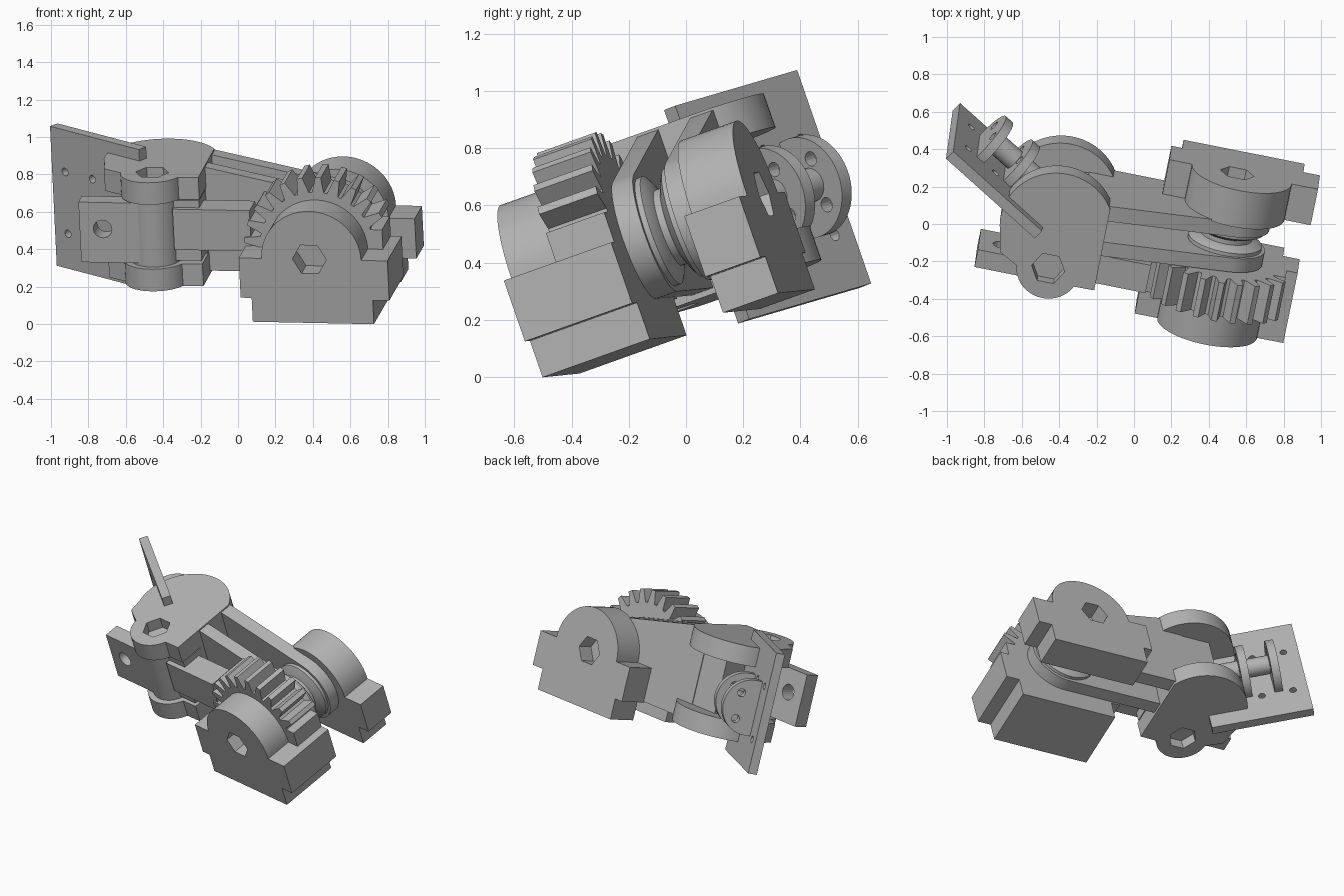
import bpy, bmesh, math
from mathutils import Vector, Matrix

cube = bpy.data.objects.get("Cube")
if cube:
    bpy.data.objects.remove(cube, do_unlink=True)

grey = bpy.data.materials.new("plain grey")
grey.use_nodes = True
COL = (0.45, 0.45, 0.45, 1)
grey.diffuse_color = COL
grey.node_tree.nodes["Principled BSDF"].inputs["Base Color"].default_value = COL

# Tilted frame of the whole mechanism: U along arms, V along gear axle, W along hinge pin
U = Vector((0.98, -0.195, -0.02)).normalized()
V = Vector((0.19, 0.925, 0.33))
V = (V - U * V.dot(U)).normalized()
W = U.cross(V)
FRAME = Matrix((U, V, W)).transposed().to_4x4()

# Plate direction and normal inside the frame
P0 = Vector((-0.5, 0.174, 0))
D = Vector((-0.848, 0.53, 0))
N = Vector((0.53, 0.848, 0))

PLANES = {
    "axle": lambda a, b, c: Vector((a, c, b)),
    "pin": lambda a, b, c: Vector((a, b, c)),
    "plate": lambda a, b, c: P0 + D * a + N * c + Vector((0, 0, b)),
    "wheel": lambda a, b, c: P0 + N * a + D * c + Vector((0, 0, b)),
}
parts = []


def finish(name, bm, cutter=False):
    bmesh.ops.recalc_face_normals(bm, faces=bm.faces)
    me = bpy.data.meshes.new(name)
    bm.to_mesh(me)
    bm.free()
    me.materials.append(grey)
    ob = bpy.data.objects.new(name, me)
    ob.matrix_world = FRAME
    bpy.context.collection.objects.link(ob)
    if cutter:
        ob.hide_render = True
        ob.display_type = 'WIRE'
    else:
        parts.append(ob)
    return ob


def prism(name, pts, plane, lo, hi, cutter=False):
    """Extrude a 2D outline between two depths."""
    f = PLANES[plane]
    bm = bmesh.new()
    face = bm.faces.new([bm.verts.new(f(a, b, lo)) for a, b in pts])
    out = bmesh.ops.extrude_face_region(bm, geom=[face])
    verts = [g for g in out["geom"] if isinstance(g, bmesh.types.BMVert)]
    bmesh.ops.translate(bm, verts=verts, vec=f(0, 0, hi) - f(0, 0, lo))
    return finish(name, bm, cutter)


def arc(cx, cy, r, a0=0, a1=360, n=40):
    full = abs(a1 - a0) == 360
    steps = n if full else n + 1
    ang = [math.radians(a0 + (a1 - a0) * i / n) for i in range(steps)]
    return [(cx + r * math.cos(t), cy + r * math.sin(t)) for t in ang]


def rect(a0, a1, b0, b1):
    return [(a0, b0), (a1, b0), (a1, b1), (a0, b1)]


def lathe(name, profile, cu, cw):
    """Turn (radius, depth) points about the gear axle."""
    bm = bmesh.new()
    vs = [bm.verts.new((cu + r, d, cw)) for r, d in profile]
    es = [bm.edges.new(p) for p in zip(vs, vs[1:])]
    bmesh.ops.spin(bm, geom=vs + es, cent=(cu, 0, cw), axis=(0, 1, 0),
                   angle=math.tau, steps=48)
    bmesh.ops.remove_doubles(bm, verts=bm.verts, dist=0.0005)
    return finish(name, bm)


def cut(ob, pts, plane, lo, hi):
    tool = prism(ob.name + "_cutter", pts, plane, lo, hi, True)
    tool.hide_set(True)
    m = ob.modifiers.new("hole", 'BOOLEAN')
    m.operation = 'DIFFERENCE'
    m.solver = 'EXACT'
    m.object = tool


CU, CW = 0.485, 0.49          # gear axle centre
HU, HV = -0.42, -0.04         # hinge pin centre


# Stepped end blocks, with or without an arched top
def block(name, lo, hi, arch=True, shift=0.0):
    base, step = 0.13, 0.265
    top = arc(CU, CW, 0.272, 0, 180, 32) if arch else []
    pts = [(0.15, base), (0.81, base), (0.81, step), (0.9, step), (0.9, CW),
           *top, (0.09, CW), (0.09, step), (0.15, step)]
    return prism(name, [(a + shift, b) for a, b in pts], "axle", lo, hi)


front = block("front_block", -0.325, -0.14)
block("gear_base", -0.14, 0.08, arch=False)
back = block("back_block", 0.36, 0.568, shift=0.016)
hexagon = arc(CU - 0.01, CW, 0.092, 0, 360, 6)
cut(front, hexagon, "axle", -0.4, -0.2)
cut(back, hexagon, "axle", 0.46, 0.7)

# Part gear with a plain shoulder at one end
TEETH, ROOT, TIP, START, PITCH = 11, 0.315, 0.4, 22, 14.6
gear = []
for i in range(TEETH):
    for frac, r in ((0.08, ROOT), (0.32, TIP), (0.62, TIP), (0.86, ROOT)):
        t = math.radians(START + (i + frac) * PITCH)
        gear.append((CU + r * math.cos(t), CW + r * math.sin(t)))
gear += [(CU - 0.3, CW - 0.1), (CU + 0.3, CW - 0.1)]
prism("part_gear", gear, "axle", -0.14, 0.08)
prism("gear_shoulder", rect(0.7, 0.84, 0.45, 0.6), "axle", -0.14, 0.08)

# Two tapered arms with round ends
er = 0.22
arm = [(-0.3, CW - er)] + arc(CU, CW, er, -90, 78, 28) + [(-0.155, 0.855), (-0.3, 0.855)]
prism("front_arm", arm, "axle", 0.085, 0.165)
prism("back_arm", arm, "axle", 0.285, 0.37)

# Grooved axle bushing between the arms
lathe("axle_bushing", [(0, 0.16), (0.2, 0.16), (0.2, 0.185), (0.175, 0.2),
                       (0.14, 0.21), (0.14, 0.235), (0.175, 0.25),
                       (0.2, 0.265), (0.2, 0.29), (0, 0.29)], CU, CW)

# Hinge housing: two matching slabs, a core and a pin barrel
slab = ([(-0.155, -0.11)] + arc(HU, 0.2, 0.305, 31, 200, 32) +
        [(-0.69, 0.0), (-0.585, -0.06)] + arc(HU, HV, 0.17, 187, 335, 24))
hex_pin = arc(HU, HV, 0.09, 0, 360, 6)
for name, lo, hi, c0, c1 in (("upper_slab", 0.74, 0.865, 0.79, 0.95),
                             ("lower_slab", 0.25, 0.375, 0.15, 0.32)):
    cut(prism(name, slab, "pin", lo, hi), hex_pin, "pin", c0, c1)
prism("housing_core", rect(-0.5, -0.16, 0.06, 0.365), "pin", 0.3, 0.8)
prism("pin_barrel", arc(HU, HV, 0.135), "pin", 0.37, 0.745)

# Swinging link with eyelet tab and a bar reaching to the gear
tab = prism("link_tab", rect(-0.805, HU, 0.39, 0.73), "axle", -0.16, -0.06)
cut(tab, arc(-0.68, 0.58, 0.05, 0, 360, 24), "axle", -0.4, 0.2)
prism("link_web", rect(HU, -0.16, 0.39, 0.73), "axle", -0.1, 0.06)
prism("link_bar", rect(-0.3, 0.12, 0.46, 0.69), "axle", -0.13, 0.03)

# Mounting plate with four screw holes
plate = prism("mounting_plate", rect(0, 0.65, 0.14, 0.93), "plate", -0.045, 0.012)
for s in (0.355, 0.555):
    for h in (0.34, 0.69):
        cut(plate, arc(s, h, 0.022, 0, 360, 16), "plate", -0.2, 0.2)

# Twin cut-off discs standing on the plate, joined by a shaft
wn, wh = 0.05, 0.525
prism("wheel_shaft", arc(wn + 0.04, wh, 0.06, n=24), "wheel", 0.1, 0.46)
for name, lo in (("inner_disc", 0.245), ("outer_disc", 0.44)):
    disc = prism(name, arc(wn, wh, 0.18, -106, 106), "wheel", lo, lo + 0.052)
    for side in (-1, 1):
        cut(disc, arc(wn + 0.08, wh + 0.085 * side, 0.026, n=16),
            "wheel", lo - 0.04, lo + 0.1)

# Smooth round walls, keep machined edges crisp
bpy.context.view_layer.update()
for o in bpy.context.selected_objects:
    o.select_set(False)
for o in parts:
    o.select_set(True)
bpy.context.view_layer.objects.active = parts[0]
bpy.ops.object.shade_smooth_by_angle(angle=math.radians(30))
